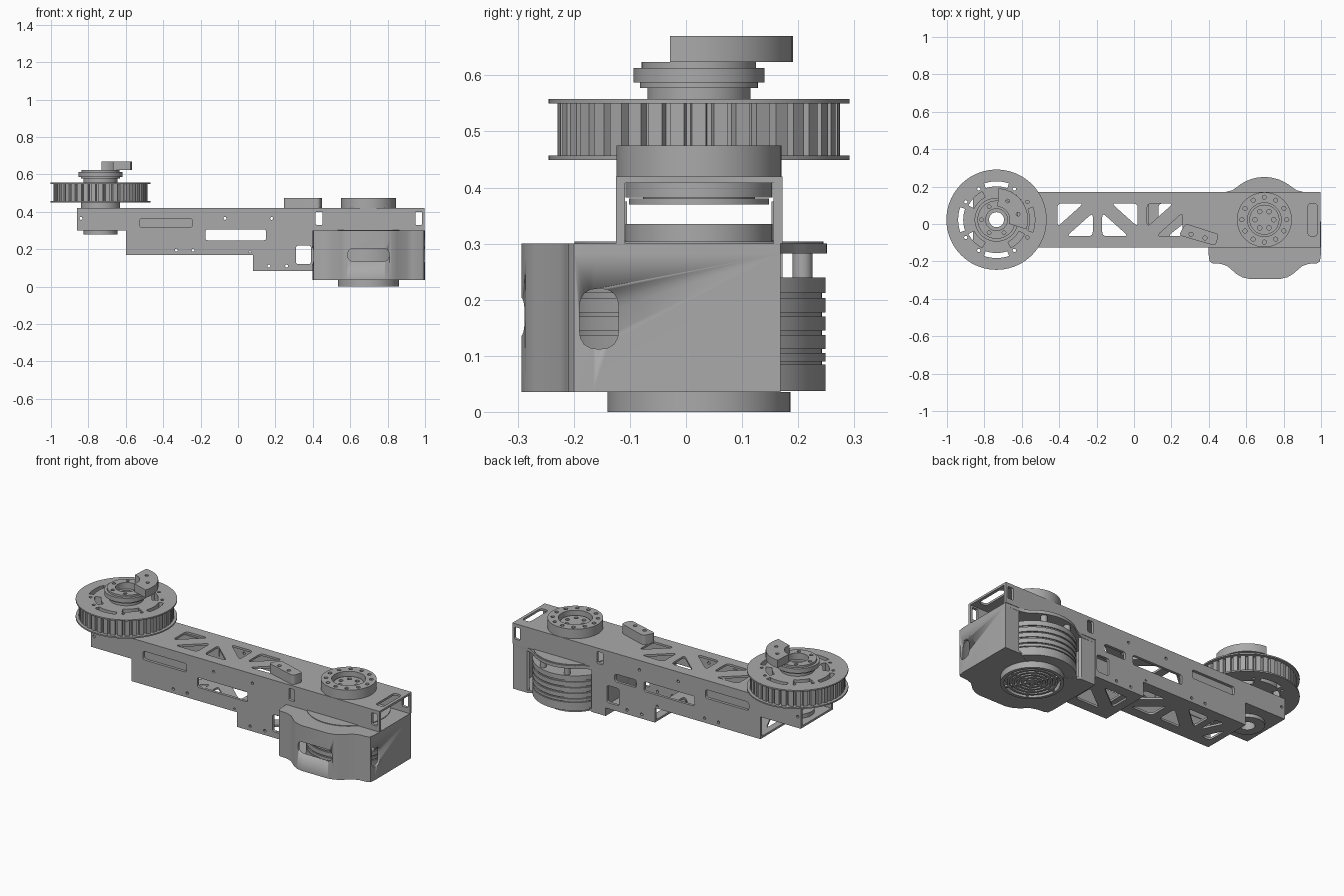
import bpy, bmesh
from math import sin, cos, pi, radians
from mathutils import Vector, Matrix

cube = bpy.data.objects.get("Cube")
if cube:
    bpy.data.objects.remove(cube, do_unlink=True)

grey = bpy.data.materials.new("machined grey")
grey.use_nodes = True
tone = (0.4, 0.4, 0.4, 1)
grey.diffuse_color = tone
grey.node_tree.nodes["Principled BSDF"].inputs["Base Color"].default_value = tone

MID = 0.023                      # centre line of the arm
WHEEL, MOTOR = -0.735, 0.697     # the two axes along x


# ---- outline helpers: each returns a closed loop of 2D points ----
def circle(x, y, r, n=48):
    return [(x + r * cos(2 * pi * i / n), y + r * sin(2 * pi * i / n)) for i in range(n)]


def bolts(x, y, ring, r, count, start=0):
    return [circle(x + ring * cos(start + 2 * pi * i / count),
                   y + ring * sin(start + 2 * pi * i / count), r, 12) for i in range(count)]


def rounded(points, r, n=5):
    out = []
    for i, p in enumerate(points):
        p = Vector(p)
        a = Vector(points[i - 1]) - p
        b = Vector(points[(i + 1) % len(points)]) - p
        k = min(r, a.length * 0.49, b.length * 0.49)
        s, e = p + a.normalized() * k, p + b.normalized() * k
        for j in range(n):
            t = j / (n - 1)
            out.append(tuple(s * (1 - t) ** 2 + p * 2 * t * (1 - t) + e * t * t))
    return out


def rect(x0, x1, y0, y1, r=0.0):
    pts = [(x0, y0), (x1, y0), (x1, y1), (x0, y1)]
    return rounded(pts, r) if r else pts


def arc_slot(x, y, r0, r1, a0, a1, n=14):
    angles = [radians(a0 + (a1 - a0) * i / n) for i in range(n + 1)]
    outer = [(x + r1 * cos(a), y + r1 * sin(a)) for a in angles]
    inner = [(x + r0 * cos(a), y + r0 * sin(a)) for a in reversed(angles)]
    return outer + inner


def truss(x0, x1, rising):
    """Two triangles split by a diagonal strut."""
    y0, y1, g = -0.065, 0.11, 0.05
    if rising:
        tris = [[(x0, y0 + g), (x0, y1), (x1 - g, y1)], [(x0 + g, y0), (x1, y0), (x1, y1 - g)]]
    else:
        tris = [[(x0, y0), (x1 - g, y0), (x0, y1 - g)], [(x0 + g, y1), (x1, y1), (x1, y0 + g)]]
    return [rounded(t, 0.025) for t in tris]


# ---- solid builder: fills the first loop, the rest become holes ----
def plate(name, loops, low, high, upright=False):
    curve = bpy.data.curves.new(name, 'CURVE')
    curve.dimensions = '2D'
    curve.fill_mode = 'BOTH'
    curve.extrude = (high - low) / 2
    for loop in loops:
        s = curve.splines.new('POLY')
        s.points.add(len(loop) - 1)
        for pt, (u, v) in zip(s.points, loop):
            pt.co = (u, v, 0, 1)
        s.use_cyclic_u = True
    temp = bpy.data.objects.new(name + " curve", curve)
    bpy.context.collection.objects.link(temp)
    mesh = bpy.data.meshes.new_from_object(temp.evaluated_get(bpy.context.evaluated_depsgraph_get()))
    bpy.data.objects.remove(temp, do_unlink=True)
    middle = (low + high) / 2
    if upright:
        move = Matrix.Translation((0, middle, 0)) @ Matrix.Rotation(pi / 2, 4, 'X')
    else:
        move = Matrix.Translation((0, 0, middle))
    mesh.transform(move)
    bm = bmesh.new()
    bm.from_mesh(mesh)
    bmesh.ops.remove_doubles(bm, verts=bm.verts, dist=0.00005)
    bmesh.ops.recalc_face_normals(bm, faces=bm.faces)
    bm.to_mesh(mesh)
    bm.free()
    mesh.materials.clear()
    mesh.materials.append(grey)
    obj = bpy.data.objects.new(name, mesh)
    bpy.context.collection.objects.link(obj)
    bpy.ops.object.select_all(action='DESELECT')
    obj.select_set(True)
    bpy.context.view_layer.objects.active = obj
    bpy.ops.object.shade_smooth_by_angle(angle=radians(30))
    return obj


def disc(name, x, r, low, high, hole=0, extra=()):
    loops = [circle(x, MID, r, 72)] + ([circle(x, MID, hole)] if hole else []) + list(extra)
    return plate(name, loops, low, high)


def cut(obj, cutter):
    mod = obj.modifiers.new("window", 'BOOLEAN')
    mod.operation, mod.object, mod.solver = 'DIFFERENCE', cutter, 'EXACT'
    bpy.context.view_layer.objects.active = obj
    bpy.ops.object.modifier_apply(modifier=mod.name)
    bpy.data.objects.remove(cutter, do_unlink=True)


# ---- arm: stepped side plates, top and bottom plates ----
side = [(-0.86, 0.3), (-0.6, 0.3), (-0.6, 0.17), (0.08, 0.17), (0.08, 0.085), (0.4, 0.085),
        (0.4, 0.3), (0.998, 0.3), (0.998, 0.42), (-0.86, 0.42)]
openings = [rect(-0.525, -0.245, 0.315, 0.365, 0.015), rect(-0.175, 0.15, 0.248, 0.305, 0.012),
            rect(0.31, 0.39, 0.12, 0.22, 0.015), rect(0.415, 0.453, 0.33, 0.4, 0.008),
            rect(0.948, 0.985, 0.33, 0.4, 0.008)]
screws = [(-0.84, 0.365), (-0.33, 0.195), (-0.24, 0.195), (-0.07, 0.365), (0.18, 0.365),
          (0.065, 0.182), (0.165, 0.11), (0.26, 0.11)]
openings += [circle(x, z, 0.008, 12) for x, z in screws]
back_slot = [rect(0.2, 0.34, 0.255, 0.3, 0.015)]
for name, y0, y1, more in (("front", -0.125, -0.109, []), ("back", 0.156, 0.172, back_slot)):
    plate(name + "_side_plate", [side] + openings + more, y0, y1, True)
for name, y0 in (("front", -0.109), ("back", 0.152)):
    plate(name + "_slot_backing", [rect(-0.54, -0.23, 0.305, 0.375)], y0, y0 + 0.004, True)

cells = truss(-0.41, -0.22, True) + truss(-0.17, 0.02, False) + truss(0.07, 0.26, True)
axle_hole = circle(WHEEL, MID, 0.04)
plate("top_plate", [rect(-0.86, 0.998, -0.125, 0.172), axle_hole,
                    rect(0.93, 0.98, -0.065, 0.11, 0.02)] + cells, 0.408, 0.42)
plate("wheel_end_floor", [rect(-0.86, -0.6, -0.125, 0.172), axle_hole], 0.3, 0.312)
plate("middle_floor", [rect(-0.6, 0.08, -0.125, 0.172)] + truss(-0.56, -0.45, False) + cells[:4],
      0.17, 0.182)
plate("deep_floor", [rect(0.08, 0.4, -0.125, 0.172)] + truss(0.13, 0.34, True), 0.085, 0.097)

# ---- stop block on top of the arm ----
plate("stop_block", [rounded([(0.24, -0.06), (0.275, 0.003), (0.455, -0.055), (0.435, -0.117)], 0.02),
                     circle(0.305, -0.055, 0.011, 16), circle(0.38, -0.075, 0.011, 16)], 0.42, 0.475)

# ---- toothed wheel with flanges ----
lightening = []
for i in range(4):
    lightening.append(arc_slot(WHEEL, MID, 0.178, 0.205, 90 * i - 19, 90 * i + 19))
    lightening.append(arc_slot(WHEEL, MID, 0.135, 0.168, 90 * i + 27, 90 * i + 63))
lightening += bolts(WHEEL, MID, 0.19, 0.009, 12, radians(30))[0::3]
lightening += bolts(WHEEL, MID, 0.19, 0.009, 12, radians(60))[0::3]
teeth = []
for i in range(40):
    for step, r in ((-0.32, 0.252), (0.32, 0.252), (0.4, 0.235), (0.6, 0.235)):
        a = 2 * pi * (i + step) / 40
        teeth.append((WHEEL + r * cos(a), MID + r * sin(a)))
plate("wheel_teeth", [teeth, axle_hole] + lightening, 0.457, 0.55)
disc("wheel_lower_flange", WHEEL, 0.268, 0.449, 0.457, 0.04, lightening)
disc("wheel_upper_flange", WHEEL, 0.268, 0.55, 0.558, 0.04, lightening)

# ---- bearings and hub stack on the wheel axis ----
for name, r, low, high, hole in (
        ("lower_bearing", 0.09, 0.28, 0.335, 0.04), ("inner_bearing", 0.1, 0.37, 0.408, 0.04),
        ("wheel_spacer", 0.105, 0.42, 0.449, 0.04), ("hub_base", 0.092, 0.558, 0.577, 0.04),
        ("hub_lip", 0.105, 0.577, 0.587, 0.04), ("hub_flange", 0.117, 0.587, 0.613, 0.058)):
    disc(name, WHEEL, r, low, high, hole)
disc("hub_cap", WHEEL, 0.102, 0.613, 0.624, 0.058, bolts(WHEEL, MID, 0.08, 0.01, 6))
plate("hub_finger", [arc_slot(WHEEL, MID, 0.07, 0.168, -18, 86),
                     circle(WHEEL + 0.115, MID + 0.03, 0.01, 12),
                     circle(WHEEL + 0.06, MID + 0.1, 0.01, 12)], 0.624, 0.67)

# ---- output ring above the motor ----
disc("output_ring", MOTOR, 0.147, 0.42, 0.475, 0.09, bolts(MOTOR, MID, 0.12, 0.011, 12))
disc("output_core", MOTOR, 0.08, 0.42, 0.45, 0, bolts(MOTOR, MID, 0.05, 0.012, 6))
disc("output_bearing_upper", MOTOR, 0.125, 0.37, 0.38)
disc("output_bearing_lower", MOTOR, 0.131, 0.382, 0.408)
disc("gearbox_top", MOTOR, 0.131, 0.3, 0.335)

# ---- motor can with cooling ribs ----
disc("motor_core", MOTOR, 0.219, 0.037, 0.24)
for z0, z1 in ((0.037, 0.085), (0.09, 0.105), (0.112, 0.137), (0.145, 0.17), (0.177, 0.203), (0.212, 0.24)):
    disc("motor_rib", MOTOR, 0.226, z0, z1)
for i in range(8):
    a = 2 * pi * (i + 0.5) / 8
    plate("motor_post", [circle(MOTOR + 0.2 * cos(a), MID + 0.2 * sin(a), 0.018, 16)], 0.24, 0.282)

# ---- motor cover: shared front outline, shell, floor and mounting plate ----
half = [(0.3, -0.165), (0.295, -0.2), (0.28, -0.21), (0.235, -0.213), (0.2, -0.225),
        (0.15, -0.268), (0.12, -0.285), (0.085, -0.293)]
CX = 0.699
front = [(CX - x, y) for x, y in half] + [(CX + x, y) for x, y in reversed(half)]
wall = [(0.49, 0.168), (0.4, 0.168)] + front + [(0.998, 0.168), (0.908, 0.168)]
inner = [(CX + (x - CX) * 0.95, -0.06 + (y + 0.06) * 0.95) for x, y in reversed(wall)]
shell = plate("motor_cover", [wall + inner], 0.036, 0.282)
cut(shell, plate("front_cutter", [rect(0.587, 0.808, 0.135, 0.205, 0.035)], -0.4, -0.24, True))
oval = plate("side_cutter", [rect(-0.19, -0.12, 0.112, 0.22, 0.04)], 0.3, 1.1)
oval.data.transform(Matrix(((0, 0, 1, 0), (1, 0, 0, 0), (0, 1, 0, 0), (0, 0, 0, 1))))
cut(shell, oval)
plate("cover_floor", [front + [(0.998, 0.168), (0.9, 0.168), (0.83, 0.13), (0.56, 0.13),
                               (0.49, 0.168), (0.4, 0.168)]], 0.036, 0.05)
bulge = [(MOTOR + 0.228 * cos(radians(a)), MID + 0.228 * sin(radians(a))) for a in range(50, 131, 5)]
plate("mounting_plate", [front + [(0.998, 0.168), (0.91, 0.17), (0.87, 0.18)] + bulge +
                         [(0.525, 0.18), (0.485, 0.17), (0.4, 0.168)]], 0.282, 0.3)
disc("mounting_rim", MOTOR, 0.222, 0.3, 0.304)

# ---- grille under the motor ----
disc("grille_rim", MOTOR, 0.163, 0, 0.036, 0.145)
for i in range(5):
    r = 0.03 + 0.025 * i
    disc("grille_ring", MOTOR, r, 0.004, 0.014, r - 0.013)
for i in range(3):
    a = pi * i / 3
    c, s = cos(a), sin(a)
    bar = [(MOTOR + u * c - v * s, MID + u * s + v * c) for u, v in rect(-0.148, 0.148, -0.006, 0.006)]
    plate("grille_spoke", [bar], 0.005, 0.016)
